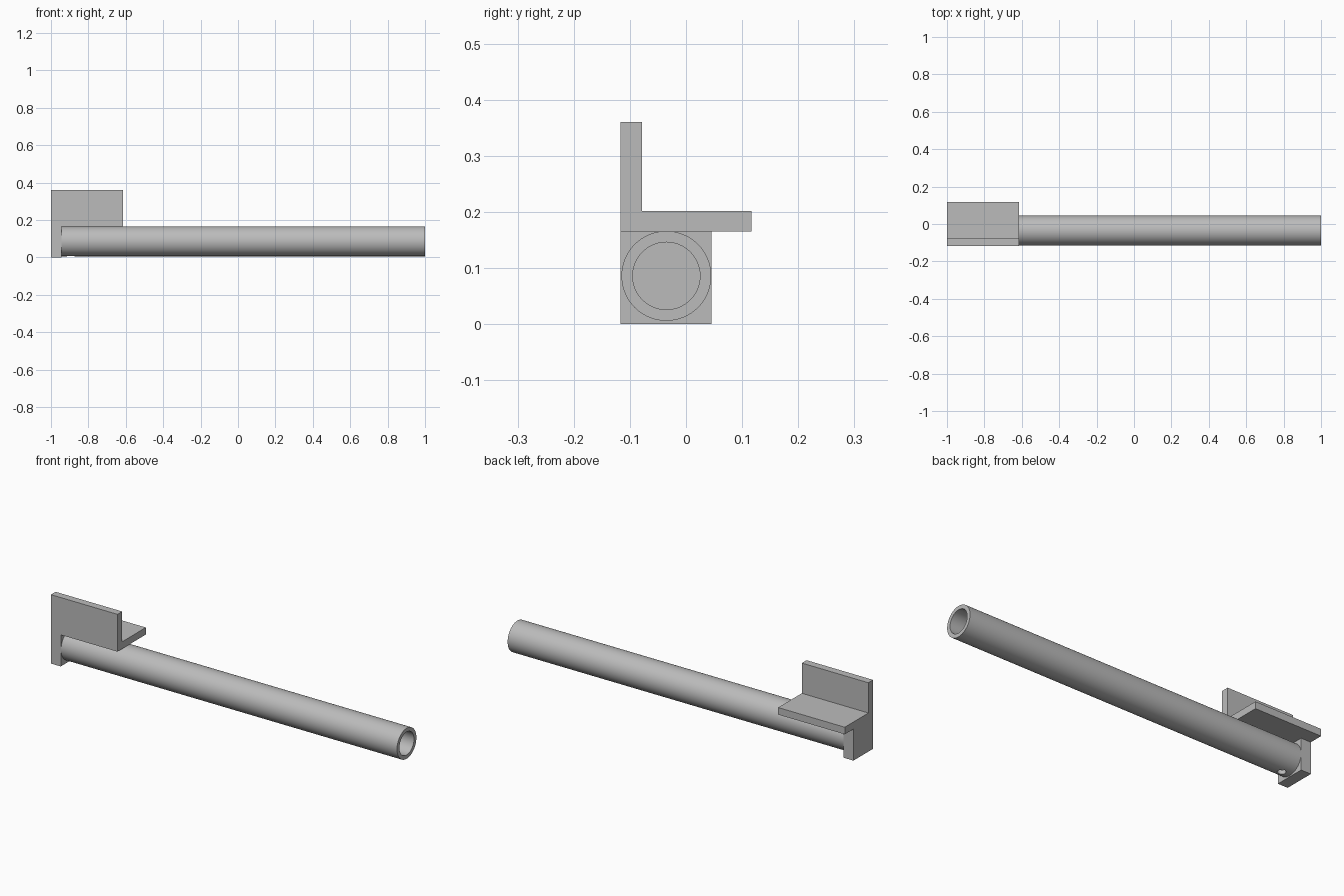
import bpy, bmesh
from math import pi
from mathutils import Vector

cube = bpy.data.objects.get("Cube")
if cube:
    bpy.data.objects.remove(cube)

# Single steel grey
steel = bpy.data.materials.new("steel grey")
steel.use_nodes = True
GREY = (0.5, 0.5, 0.5, 1)
steel.diffuse_color = GREY
steel.node_tree.nodes["Principled BSDF"].inputs["Base Color"].default_value = GREY

X_END, X_PLATE, X_ANGLE, X_TIP = -1.0, -0.943, -0.615, 1.0
Y_FRONT, Y_PLATE, Y_BACK = -0.117, 0.045, 0.117
Z_SEAT, Z_LEDGE, Z_TOP = 0.165, 0.202, 0.36
THICK = 0.039
AXIS_Y, AXIS_Z = -0.035, 0.086


def cylinder(name, radius, start, end, sides=96):
    """Cylinder running between two points."""
    start, end = Vector(start), Vector(end)
    direction = end - start
    bpy.ops.mesh.primitive_cylinder_add(
        vertices=sides, radius=radius, depth=direction.length,
        location=(start + end) / 2,
        rotation=direction.to_track_quat('Z', 'Y').to_euler())
    obj = bpy.context.object
    obj.name = name
    return obj


def cut(target, cutter):
    """Subtract a cutter from the target and discard it."""
    cutter.hide_render = True
    mod = target.modifiers.new("cut", 'BOOLEAN')
    mod.operation, mod.solver, mod.object = 'DIFFERENCE', 'EXACT', cutter
    bpy.context.view_layer.objects.active = target
    bpy.ops.object.modifier_apply(modifier=mod.name)
    bpy.data.objects.remove(cutter)


# Angle bracket: L section extruded along x, with the end plate drawn down from it
bm = bmesh.new()
section = [(Y_FRONT, Z_SEAT), (Y_PLATE, Z_SEAT), (Y_BACK, Z_SEAT), (Y_BACK, Z_LEDGE),
           (Y_FRONT + THICK, Z_LEDGE), (Y_FRONT + THICK, Z_TOP), (Y_FRONT, Z_TOP)]
face = bm.faces.new([bm.verts.new((X_END, y, z)) for y, z in section])
grown = bmesh.ops.extrude_face_region(bm, geom=[face], use_keep_orig=True)["geom"]
bmesh.ops.translate(bm, vec=(X_ANGLE - X_END, 0, 0),
                    verts=[v for v in grown if isinstance(v, bmesh.types.BMVert)])
bmesh.ops.bisect_plane(bm, geom=bm.verts[:] + bm.edges[:] + bm.faces[:],
                       plane_co=(X_PLATE, 0, 0), plane_no=(1, 0, 0))


def under_plate(f):
    c = f.calc_center_median()
    return abs(c.z - Z_SEAT) < 0.001 and c.x < X_PLATE and c.y < Y_PLATE


root = [f for f in bm.faces if under_plate(f)]
grown = bmesh.ops.extrude_face_region(bm, geom=root)["geom"]
bmesh.ops.translate(bm, vec=(0, 0, -Z_SEAT),
                    verts=[v for v in grown if isinstance(v, bmesh.types.BMVert)])
bmesh.ops.recalc_face_normals(bm, faces=bm.faces[:])
bmesh.ops.dissolve_limit(bm, angle_limit=0.01, verts=bm.verts[:], edges=bm.edges[:])
mesh = bpy.data.meshes.new("angle_bracket")
bm.to_mesh(mesh)
bm.free()
bracket = bpy.data.objects.new("angle_bracket", mesh)
bpy.context.collection.objects.link(bracket)
mesh.materials.append(steel)

# Hollow tube with a small drain hole underneath, next to the end plate
tube = cylinder("tube", 0.08, (X_PLATE, AXIS_Y, AXIS_Z), (X_TIP, AXIS_Y, AXIS_Z))
cut(tube, cylinder("bore", 0.06, (X_PLATE - 0.1, AXIS_Y, AXIS_Z),
                   (X_TIP + 0.1, AXIS_Y, AXIS_Z)))
cut(tube, cylinder("drain", 0.02, (-0.895, AXIS_Y, -0.05),
                   (-0.895, AXIS_Y, AXIS_Z), 32))
tube.data.materials.clear()
tube.data.materials.append(steel)
bpy.ops.object.select_all(action='DESELECT')
tube.select_set(True)
bpy.context.view_layer.objects.active = tube
bpy.ops.object.shade_smooth_by_angle(angle=pi / 6)
